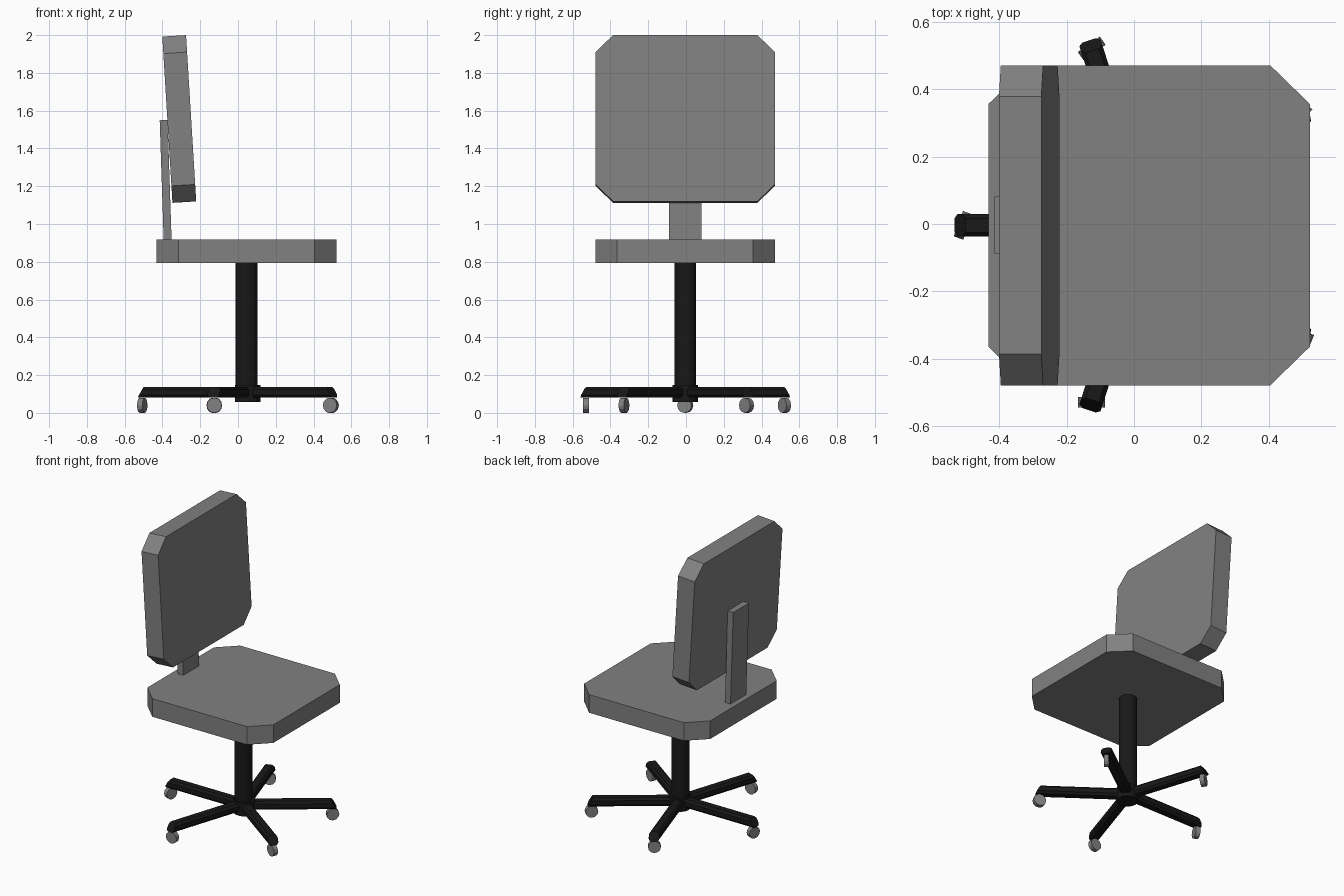
import bpy, bmesh
from math import radians, cos, sin
from mathutils import Matrix, Vector

if "Cube" in bpy.data.objects:
    bpy.data.objects.remove(bpy.data.objects["Cube"])


def material(name, v):
    m = bpy.data.materials.new(name)
    m.diffuse_color = (v, v, v, 1)
    m.use_nodes = True
    m.node_tree.nodes["Principled BSDF"].inputs["Base Color"].default_value = m.diffuse_color
    return m


black = material("black_metal", 0.009)
grey = material("dark_grey", 0.22)

CX, CY = 0.045, -0.004      # column axis


def make(name, bm, mat):
    bmesh.ops.recalc_face_normals(bm, faces=bm.faces)
    me = bpy.data.meshes.new(name)
    bm.to_mesh(me)
    bm.free()
    ob = bpy.data.objects.new(name, me)
    bpy.context.collection.objects.link(ob)
    me.materials.append(mat)
    return ob


def loft(name, ring_a, ring_b, matrix, mat):
    """Closed prism between two matching rings of points."""
    bm = bmesh.new()
    a = [bm.verts.new(matrix @ Vector(p)) for p in ring_a]
    b = [bm.verts.new(matrix @ Vector(p)) for p in ring_b]
    bm.faces.new(a)
    bm.faces.new(b)
    n = len(a)
    for i in range(n):
        j = (i + 1) % n
        bm.faces.new((a[i], a[j], b[j], b[i]))
    return make(name, bm, mat)


def chamfered(hw, hh, cw, ch):
    """Rectangle outline with cut corners."""
    return [(hw, -hh + ch), (hw, hh - ch), (hw - cw, hh), (-hw + cw, hh),
            (-hw, hh - ch), (-hw, -hh + ch), (-hw + cw, -hh), (hw - cw, -hh)]


def cylinder(name, radius, depth, sides, matrix, mat):
    bm = bmesh.new()
    bmesh.ops.create_cone(bm, cap_ends=True, segments=sides, radius1=radius,
                          radius2=radius, depth=depth, matrix=matrix)
    return make(name, bm, mat)


# Seat cushion
outline = chamfered(0.477, 0.475, 0.118, 0.115)
loft("seat", [(x, y, 0.793) for x, y in outline], [(x, y, 0.917) for x, y in outline],
     Matrix.Translation((0.045, -0.004, 0)), grey)

# Backrest cushion, leaning back
outline = chamfered(0.475, 0.441, 0.093, 0.09)
loft("backrest", [(-0.063, y, z) for y, z in outline], [(0.063, y, z) for y, z in outline],
     Matrix.Translation((-0.311, -0.004, 1.556)) @ Matrix.Rotation(radians(-3.5), 4, 'Y'), grey)

# Flat bar joining seat and backrest
bar = [(-0.021, -0.085), (0.021, -0.085), (0.021, 0.085), (-0.021, 0.085)]
loft("back_bar", [(x, y, -0.32) for x, y in bar], [(x, y, 0.32) for x, y in bar],
     Matrix.Translation((-0.383, -0.004, 1.23)) @ Matrix.Rotation(radians(-1.9), 4, 'Y'), grey)

# Column and hub
cylinder("column", 0.057, 0.73, 16, Matrix.Translation((CX, CY, 0.435)), black)
cylinder("hub", 0.068, 0.09, 16, Matrix.Translation((CX + 0.006, CY, 0.103)), black)

# Five legs with slanted ends, each on a swivelled caster wheel
section = chamfered(0.033, 0.0285, 0.012, 0.014)
swivel = {36: -42, 108: -55, 180: -20, 252: 90, 324: 68}
for i, (angle, axis) in enumerate(swivel.items(), 1):
    t = radians(angle)
    place = Matrix.Translation((CX, CY, 0.109)) @ Matrix.Rotation(t, 4, 'Z')
    loft(f"leg_{i}", [(0.02, y, z) for y, z in section],
         [(0.561 - 0.56 * z, y, z) for y, z in section], place, black)
    pos = Matrix.Translation((CX + 0.552 * cos(t), CY + 0.552 * sin(t), 0.04))
    turn = Matrix.Rotation(radians(axis), 4, 'Z') @ Matrix.Rotation(radians(90), 4, 'Y')
    cylinder(f"caster_{i}", 0.04, 0.03, 12, pos @ turn, grey)
